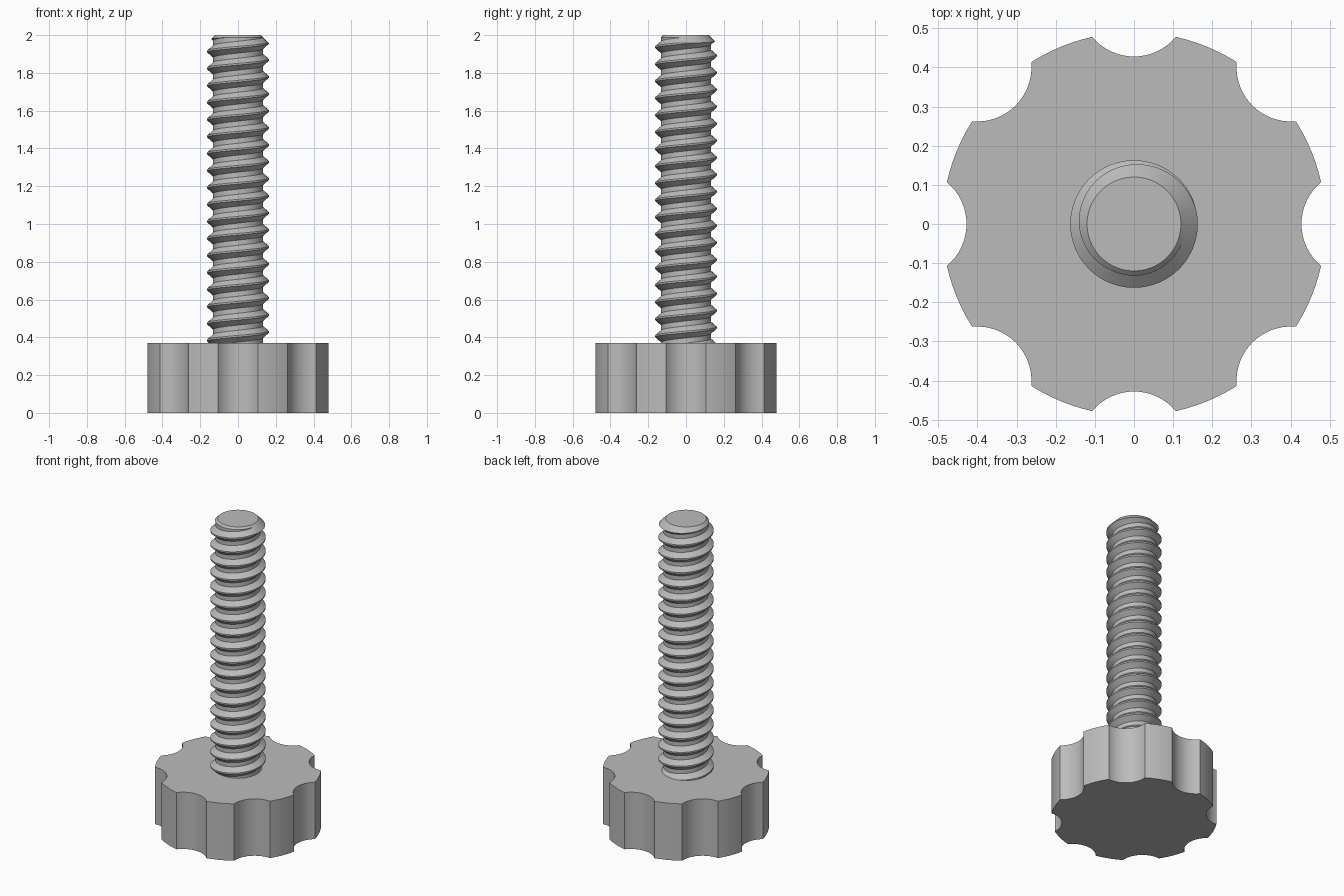
import bpy, bmesh
from math import sin, cos, tau, pi, atan2, sqrt, radians

HEAD_R, HEAD_H = 0.49, 0.37
SCALLOP_R, SCALLOP_D = 0.139, 0.567
CREST, ROOT, PITCH, STEPS = 0.163, 0.132, 0.09, 64
PHASE = 0.0

old = bpy.data.objects.get("Cube")
if old:
    bpy.data.objects.remove(old)

grey = bpy.data.materials.new("plain_grey")
grey.use_nodes = True
grey.diffuse_color = (0.5, 0.5, 0.5, 1)
grey.node_tree.nodes["Principled BSDF"].inputs["Base Color"].default_value = (0.5, 0.5, 0.5, 1)


def finish(bm, name):
    bmesh.ops.recalc_face_normals(bm, faces=bm.faces)
    mesh = bpy.data.meshes.new(name)
    bm.to_mesh(mesh)
    bm.free()
    mesh.materials.append(grey)
    obj = bpy.data.objects.new(name, mesh)
    bpy.context.collection.objects.link(obj)
    return obj


def smooth(obj):
    bpy.ops.object.select_all(action="DESELECT")
    obj.select_set(True)
    bpy.context.view_layer.objects.active = obj
    bpy.ops.object.shade_smooth_by_angle(angle=radians(25))


# Knob: outline of eight scallops joined by outer arcs, extruded upward
along = (HEAD_R**2 + SCALLOP_D**2 - SCALLOP_R**2) / (2 * SCALLOP_D)
half = sqrt(HEAD_R**2 - along**2)
edge = atan2(half, along)
sweep = atan2(half, SCALLOP_D - along)
outline = []
for k in range(8):
    a = k * pi / 4
    for i in range(17):
        t = sweep * (i / 8 - 1)
        u, v = SCALLOP_D - SCALLOP_R * cos(t), SCALLOP_R * sin(t)
        outline.append((u * cos(a) - v * sin(a), u * sin(a) + v * cos(a)))
    for i in range(1, 6):
        t = a + edge + (pi / 4 - 2 * edge) * i / 6
        outline.append((HEAD_R * cos(t), HEAD_R * sin(t)))
bm = bmesh.new()
base = bm.faces.new([bm.verts.new((x, y, 0)) for x, y in outline])
top = bmesh.ops.extrude_face_region(bm, geom=[base], use_keep_orig=True)["geom"]
bmesh.ops.translate(bm, vec=(0, 0, HEAD_H), verts=[g for g in top if isinstance(g, bmesh.types.BMVert)])
smooth(finish(bm, "scalloped_knob"))

# Threaded shaft: one tooth profile swept along a helix
profile = [(0.0, ROOT), (0.30, ROOT), (0.60, CREST), (0.70, CREST)]
start, turns = HEAD_H - 3 * PITCH, int((2 - HEAD_H) / PITCH) + 6
bm = bmesh.new()
rows = []
for k in range(turns * STEPS):
    a = tau * k / STEPS
    z = start + PITCH * (k / STEPS + PHASE)
    rows.append([bm.verts.new((r * cos(a), r * sin(a), z + p * PITCH)) for p, r in profile])
for k in range(len(rows) - 1):
    lo, hi = list(rows[k]), list(rows[k + 1])
    if k + 1 + STEPS < len(rows):
        lo.append(rows[k + STEPS][0])
        hi.append(rows[k + 1 + STEPS][0])
    for p in range(len(lo) - 1):
        bm.faces.new((lo[p], hi[p], hi[p + 1], lo[p + 1]))
# Close both ends with fans to the axis
rim = [e for e in bm.edges if e.is_boundary]
tips = [bm.verts.new((0, 0, z)) for z in (start, start + turns * PITCH)]
for e in rim:
    tip = tips[e.verts[0].co.z > 1]
    bm.faces.new((e.verts[0], e.verts[1], tip))
shaft = finish(bm, "threaded_shaft")

# Trim the shaft to length with a chamfered tip
bm = bmesh.new()
rings = []
for r, z in ((0.25, HEAD_H - 0.01), (0.25, 1.87), (0.12, 2.0)):
    rings.append([bm.verts.new((r * cos(tau * i / STEPS), r * sin(tau * i / STEPS), z)) for i in range(STEPS)])
for lo, hi in zip(rings, rings[1:]):
    for i in range(STEPS):
        j = (i + 1) % STEPS
        bm.faces.new((lo[i], lo[j], hi[j], hi[i]))
bm.faces.new(rings[0])
bm.faces.new(rings[-1])
trim = finish(bm, "tip_trimmer")
trim.hide_render = True
mod = shaft.modifiers.new("trim", "BOOLEAN")
mod.operation, mod.solver, mod.object = "INTERSECT", "EXACT", trim
bpy.context.view_layer.objects.active = shaft
bpy.ops.object.modifier_apply(modifier=mod.name)
bpy.data.objects.remove(trim)
smooth(shaft)
